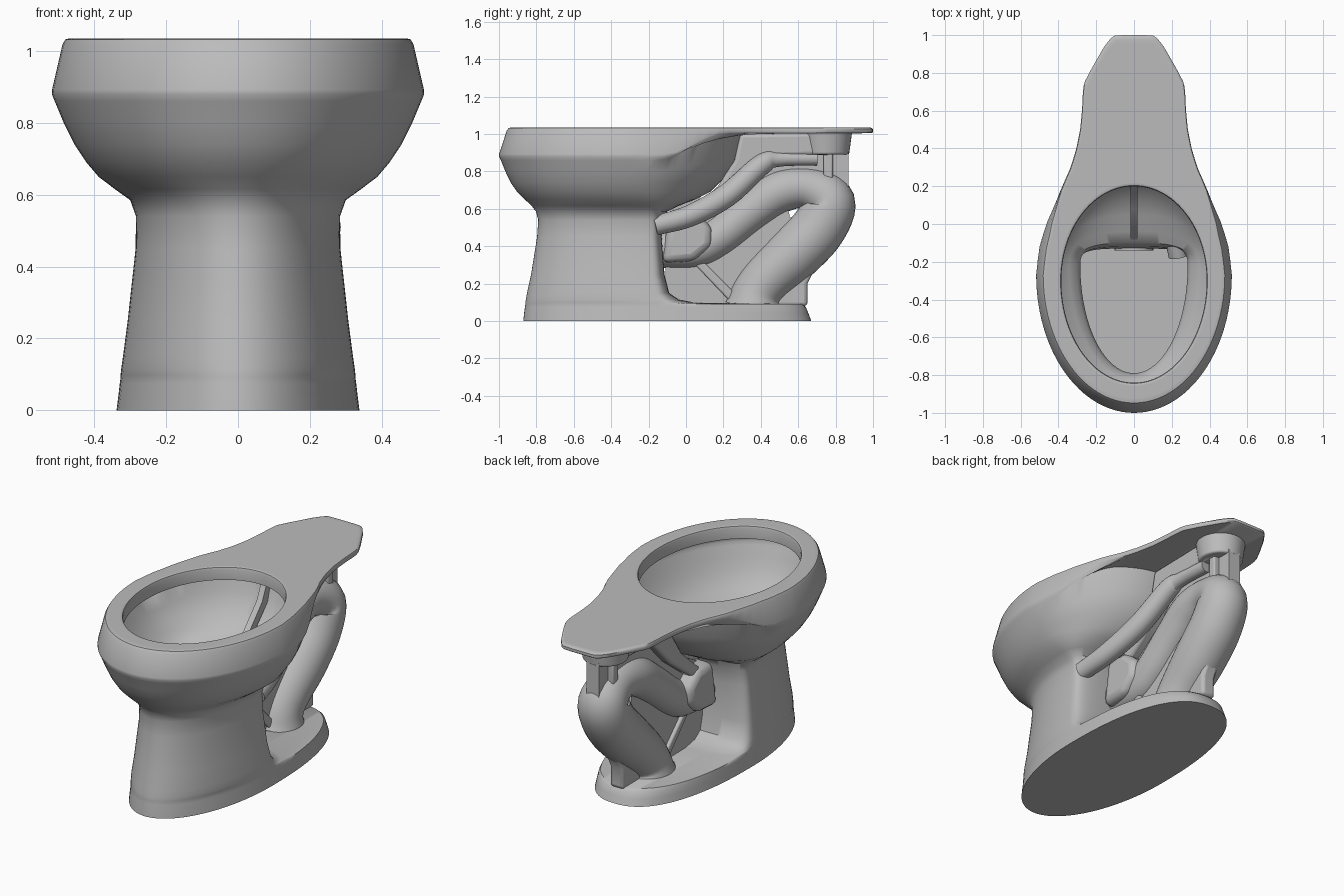
import bpy, bmesh
from math import sin, cos, pi
from mathutils import Vector

cube = bpy.data.objects.get("Cube")
if cube:
    bpy.data.objects.remove(cube, do_unlink=True)

ceramic = bpy.data.materials.new("grey_ceramic")
ceramic.use_nodes = True
GREY = (0.5, 0.5, 0.5, 1)
ceramic.diffuse_color = GREY
ceramic.node_tree.nodes["Principled BSDF"].inputs["Base Color"].default_value = GREY

N = 96        # points around every ring
MID = -0.27   # y of the widest section


def finish(name, bm, bevel=0):
    bmesh.ops.recalc_face_normals(bm, faces=bm.faces)
    me = bpy.data.meshes.new(name)
    bm.to_mesh(me)
    bm.free()
    ob = bpy.data.objects.new(name, me)
    bpy.context.collection.objects.link(ob)
    me.materials.append(ceramic)
    if bevel:
        mod = ob.modifiers.new("soft_edges", 'BEVEL')
        mod.width, mod.segments = bevel, 3
    bpy.ops.object.select_all(action='DESELECT')
    ob.select_set(True)
    bpy.context.view_layer.objects.active = ob
    bpy.ops.object.shade_smooth_by_angle(angle=0.7)
    return ob


def smooth(a, b, v):
    t = min(max((v - a) / (b - a), 0), 1)
    return t * t * (3 - 2 * t)


def egg(z, w, front, back, mid=MID, n=2, z_back=None):
    """Ring with an elliptical front and a squarer back."""
    pts = []
    for i in range(N):
        a = 2 * pi * i / N
        s, c = sin(a), cos(a)
        p = 2 / n if c > 0 else 1
        x = w * abs(s) ** p * (1 if s >= 0 else -1)
        y = mid + (back - mid) * c ** p if c > 0 else mid + (mid - front) * c
        h = z if z_back is None else z + (z_back - z) * smooth(-0.15, 0.22, y)
        pts.append(Vector((x, y, h)))
    return pts


# Plan outline: elliptical front running into the tank deck
DECK = [(0, 1), (.1, 1), (.14, .97), (.255, .77), (.27, .72), (.275, .6), (.285, .5),
        (.305, .4), (.335, .3), (.38, .2), (.42, .1), (.465, 0), (.503, -.13), (.518, MID)]


def deck_at(t):
    f = t * (len(DECK) - 1)
    i = min(int(f), len(DECK) - 2)
    a, b = Vector(DECK[i]), Vector(DECK[i + 1])
    return a.lerp(b, f - i)


def outline(z, scale, z_back, scale_back):
    pts = []
    for i in range(N):
        a = 2 * pi * i / N
        if cos(a) > 1e-6:
            p = deck_at(min(a, 2 * pi - a) / (pi / 2))
            x, y = p.x * (1 if a < pi else -1), p.y
        else:
            x, y = 0.518 * sin(a), MID + 0.73 * cos(a)
        k = smooth(-0.12, 0.22, y)
        s = scale + (scale_back - scale) * k
        pts.append(Vector((x * s, MID + (y - MID) * s, z + (z_back - z) * k)))
    return pts


# Bowl, deck, pedestal and foot as one hollow shell, from the lip down
rings = [
    egg(0.96, .385, -.84, .2, -.3),
    egg(1.02, .385, -.84, .2, -.3),
    egg(1.032, .389, -.844, .204, -.3),
    egg(1.035, .398, -.853, .213, -.3),
    egg(1.035, .403, -.858, .218, -.3),
    outline(1.035, .893, 1.035, .965),
    outline(1.035, .905, 1.035, .98),
    outline(1.032, .928, 1.033, .992),
    outline(1.018, .943, 1.026, 1),
    outline(.892, .999, 1.01, 1),
    outline(.88, 1, 1.004, .994),
    egg(.86, .51, -.99, .3, z_back=1.0),
    egg(.8, .485, -.966, .265, z_back=.86),
    egg(.74, .455, -.937, .21, z_back=.77),
    egg(.69, .422, -.903, .13),
    egg(.65, .388, -.862, .05, -.25, 2.4),
    egg(.615, .342, -.825, -.04, -.23, 2.7),
    egg(.585, .3, -.802, -.1, -.22, 3),
    egg(.54, .284, -.79, -.12, -.22, 3.5),
    egg(.45, .285, -.796, -.13, -.22, 4),
    egg(.25, .307, -.828, -.115, -.21, 4),
    egg(.15, .32, -.85, -.09, -.2, 4),
    egg(.115, .325, -.856, -.04, -.18, 3.5),
    egg(.098, .327, -.859, .05, -.16, 3),
    egg(.09, .327, -.859, .62, -.15, 2.4),
    egg(.075, .329, -.861, .64, -.15, 2.4),
    egg(.04, .333, -.866, .655, -.15, 2.4),
    egg(0, .338, -.87, .67, -.15, 2.4),
]
bm = bmesh.new()
loops = [[bm.verts.new(p) for p in r] for r in rings]
for a, b in zip(loops, loops[1:]):
    for i in range(N):
        j = (i + 1) % N
        bm.faces.new((a[i], a[j], b[j], b[i]))
bm.faces.new(loops[-1])
finish("bowl_and_pedestal", bm)


def tube(name, pts):
    """Round pipe through (x, y, z, radius) points."""
    bm = bmesh.new()
    P = [Vector(p) for p in pts]
    P = [2 * P[0] - P[1]] + P + [2 * P[-1] - P[-2]]
    path = []
    for i in range(1, len(P) - 2):
        a, b, c, d = P[i - 1:i + 3]
        for k in range(6):
            t = k / 6
            path.append(.5 * (2 * b + (c - a) * t + (2 * a - 5 * b + 4 * c - d) * t * t
                              + (3 * b - a - 3 * c + d) * t ** 3))
    path.append(P[-2])
    prev = None
    for i, p in enumerate(path):
        tan = (path[min(i + 1, len(path) - 1)] - path[max(i - 1, 0)]).xyz.normalized()
        up = tan.cross(Vector((1, 0, 0))).normalized()
        side = up.cross(tan)
        ring = [bm.verts.new(p.xyz + p.w * (cos(q) * side + sin(q) * up))
                for q in (2 * pi * m / 28 for m in range(28))]
        if prev:
            for m in range(28):
                n = (m + 1) % 28
                bm.faces.new((prev[m], prev[n], ring[n], ring[m]))
        if i in (0, len(path) - 1):
            bm.faces.new(ring)
        prev = ring
    return finish(name, bm)


def slab(name, profile, half, bevel=0):
    """Side profile in (y, z) extruded evenly about x = 0."""
    bm = bmesh.new()
    face = bm.faces.new([bm.verts.new((-half, y, z)) for y, z in profile])
    out = bmesh.ops.extrude_face_region(bm, geom=[face])["geom"]
    bmesh.ops.translate(bm, vec=(2 * half, 0, 0),
                        verts=[v for v in out if isinstance(v, bmesh.types.BMVert)])
    return finish(name, bm, bevel)


# Trapway: rises from the pedestal, turns over and drops to the foot
tube("trapway", [(0, -.14, .385, .102), (0, .05, .388, .102), (0, .18, .455, .105),
                 (0, .35, .59, .108), (0, .5, .69, .114), (0, .65, .71, .11),
                 (0, .765, .64, .138), (0, .71, .5, .147), (0, .58, .36, .147),
                 (0, .44, .23, .135), (0, .38, .15, .135), (0, .36, .07, .155)])
slab("trap_throat", [(-.13, .31), (.04, .32), (.14, .4), (.14, .5), (.05, .58),
                     (-.09, .58)], .125, .04)

# Single side feed ridge running from the pedestal corner to the inlet
tube("left_feed_ridge", [(.235, -.17, .508, .052), (.2, .02, .562, .058),
                         (.145, .22, .672, .062), (.09, .41, .84, .056),
                         (.075, .5, .865, .04), (.06, .7, .868, .037)])

# Inlet duct, cup and supporting webs
slab("inlet_duct", [(-.08, .5), (.07, .54), (.28, .7), (.45, .88), (.8, .89),
                    (.8, 1.008), (.29, 1.0), (.26, .86), (.17, .72)], .1, .02)
bm = bmesh.new()
bmesh.ops.create_cone(bm, cap_ends=True, segments=40, radius1=.122, radius2=.138, depth=.12)
bmesh.ops.translate(bm, vec=(0, .75, .95), verts=bm.verts)
finish("inlet_cup", bm, .01)
slab("inlet_web", [(-.11, .42), (.1, .42), (.45, .7), (.87, .68), (.87, .91), (.45, .9),
                   (.1, .66), (-.08, .56)], .04)
slab("inlet_post", [(.735, .75), (.785, .75), (.785, .92), (.735, .92)], .075, .01)
slab("trap_web", [(-.11, .08), (.4, .08), (.58, .42), (.59, .54), (.555, .555),
                  (.545, .61), (.35, .55), (-.11, .36)], .03)
slab("trap_rib", [(.05, .3), (.09, .32), (.26, .15), (.24, .1)], .05, .01)
slab("rear_fin", [(.42, .08), (.65, .08), (.65, .2), (.69, .28), (.77, .38), (.6, .42)],
     .045, .02)
slab("bowl_divider", [(-.1, .54), (-.08, .6), (.08, .73), (.2, .86), (.24, .95),
                      (.28, .95), (.25, .84), (0, .58)], .018)
